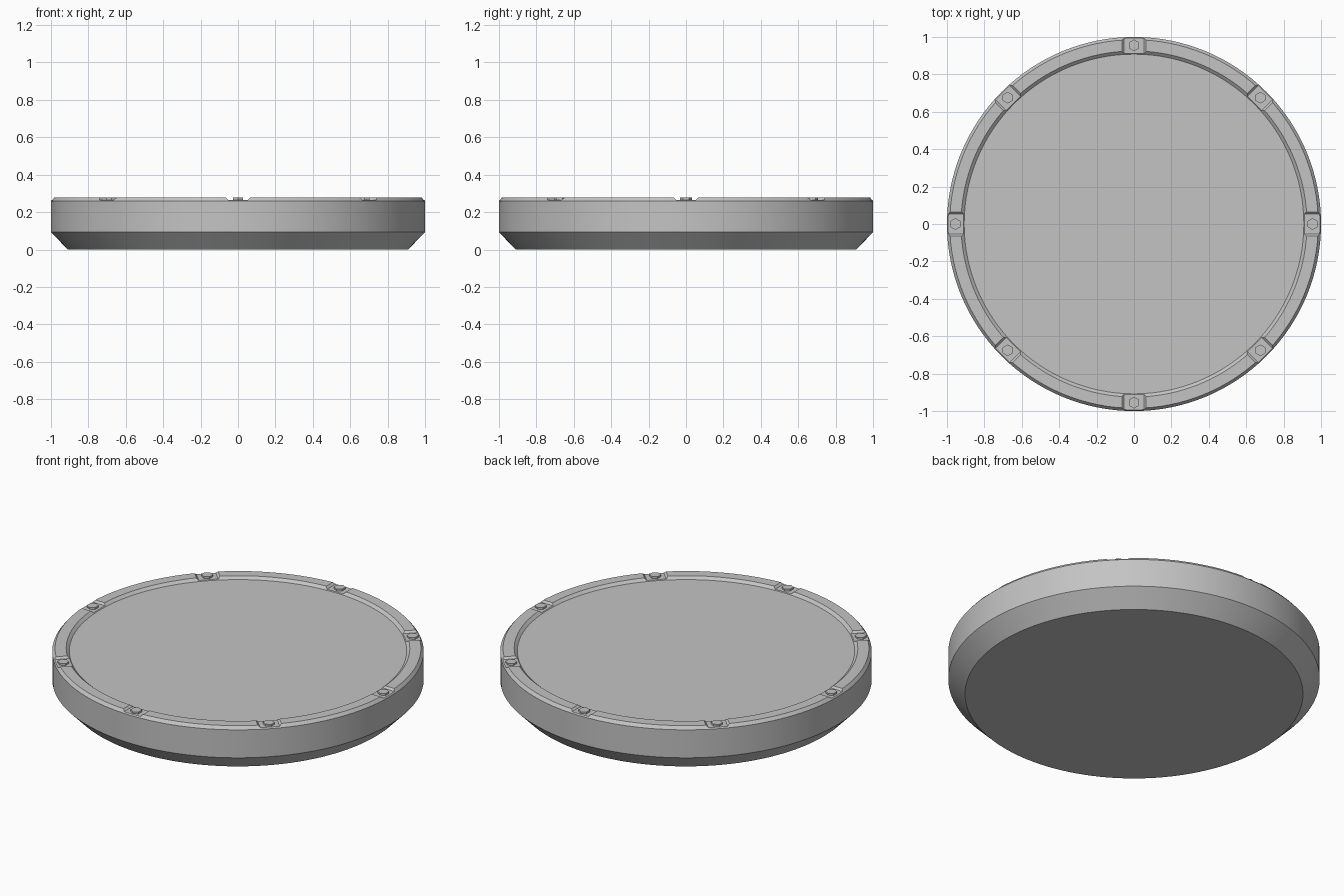
import bpy, bmesh, math
from mathutils import Matrix

if "Cube" in bpy.data.objects:
    bpy.data.objects.remove(bpy.data.objects["Cube"], do_unlink=True)

TOP = 0.277       # rim height
PAD = 0.266       # bottom of the bolt notches
BOLT_R = 0.955    # radius of the bolt circle
COUNT = 8

grey = bpy.data.materials.new("grey_metal")
grey.use_nodes = True
colour = (0.55, 0.55, 0.55, 1)
grey.diffuse_color = colour
grey.node_tree.nodes["Principled BSDF"].inputs["Base Color"].default_value = colour


def make_object(name, bm):
    bmesh.ops.recalc_face_normals(bm, faces=bm.faces)
    mesh = bpy.data.meshes.new(name)
    bm.to_mesh(mesh)
    bm.free()
    mesh.materials.append(grey)
    obj = bpy.data.objects.new(name, mesh)
    bpy.context.collection.objects.link(obj)
    return obj


def lathe(name, profile, steps):
    """Stack rings of the (radius, height) profile and cap both ends."""
    bm = bmesh.new()
    rings = []
    for r, z in profile:
        rings.append([bm.verts.new((r * math.cos(a), r * math.sin(a), z))
                      for a in (math.tau * i / steps for i in range(steps))])
    for low, high in zip(rings, rings[1:]):
        for i in range(steps):
            j = (i + 1) % steps
            bm.faces.new((low[i], low[j], high[j], high[i]))
    bm.faces.new(rings[0][::-1])
    bm.faces.new(rings[-1])
    return make_object(name, bm)


# Dish body: bevelled underside, straight wall, chamfered rim, shallow floor
body = lathe("dish_body", [(0.91, 0), (1, 0.093), (1, 0.259), (0.985, TOP),
                           (0.925, TOP), (0.908, 0.262)], 128)

# Notch cutters: slope-sided bars across the rim
bm = bmesh.new()
for k in range(COUNT):
    turn = Matrix.Rotation(math.tau * k / COUNT, 4, "Z")
    bar = bmesh.ops.create_cube(bm, size=1)["verts"]
    for v in bar:
        upper = v.co.z > 0
        v.co.x = 1.05 if v.co.x > 0 else 0.86
        v.co.y = math.copysign(0.076 if upper else 0.053, v.co.y)
        v.co.z = PAD + 0.022 if upper else PAD
        v.co = turn @ v.co
cutter = make_object("notch_cutter", bm)
cutter.hide_render = True
cutter.hide_viewport = True

notches = body.modifiers.new("notches", "BOOLEAN")
notches.operation = "DIFFERENCE"
notches.solver = "EXACT"
notches.object = cutter
bpy.context.view_layer.objects.active = body
body.select_set(True)
bpy.ops.object.modifier_apply(modifier=notches.name)
bpy.ops.object.shade_smooth_by_angle(angle=math.radians(20))
bpy.data.objects.remove(cutter, do_unlink=True)

# Hexagonal bolt heads seated in the notches
for k in range(COUNT):
    a = math.tau * k / COUNT
    bolt = lathe(f"hex_bolt_{k + 1}", [(0.031, PAD - 0.003), (0.031, TOP)], 6)
    bolt.location = (BOLT_R * math.cos(a), BOLT_R * math.sin(a), 0)
    bolt.rotation_euler.z = math.pi / 6
